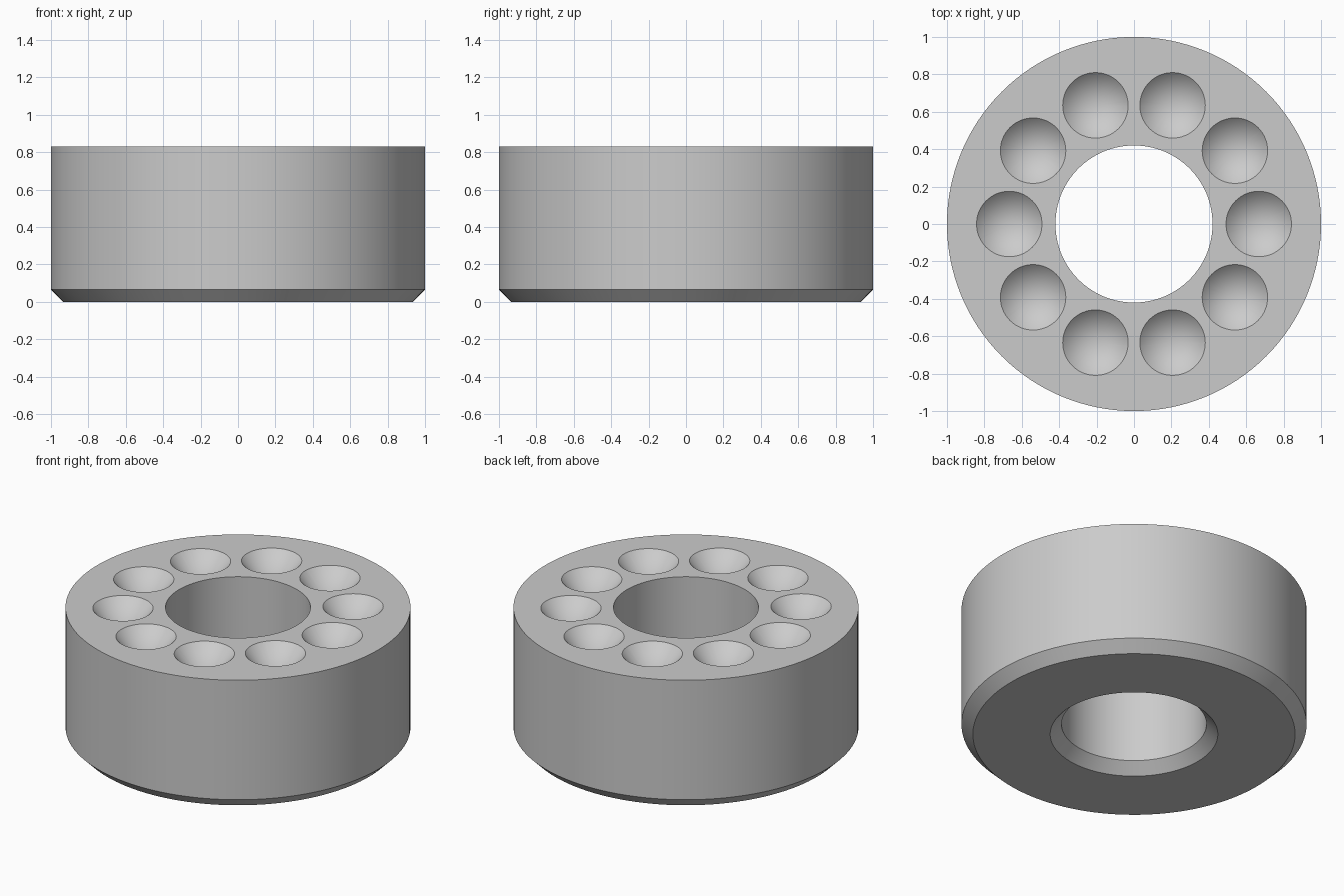
import bpy
import bmesh
from math import cos, sin, tau, radians
from mathutils import Matrix

HEIGHT, OUTER, BORE, CHAMFER = 0.83, 1.0, 0.42, 0.066
POCKETS, PITCH_RADIUS, POCKET_RADIUS = 10, 0.667, 0.175
SEGMENTS = 128

cube = bpy.data.objects.get("Cube")
if cube:
    bpy.data.objects.remove(cube, do_unlink=True)

# Plain grey
grey = bpy.data.materials.new("grey")
grey.use_nodes = True
colour = (0.6, 0.6, 0.6, 1)
grey.diffuse_color = colour
grey.node_tree.nodes["Principled BSDF"].inputs["Base Color"].default_value = colour


def add_object(name, bm):
    bmesh.ops.recalc_face_normals(bm, faces=bm.faces)
    mesh = bpy.data.meshes.new(name)
    bm.to_mesh(mesh)
    bm.free()
    mesh.materials.append(grey)
    obj = bpy.data.objects.new(name, mesh)
    bpy.context.collection.objects.link(obj)
    return obj


# Ring body: closed profile swept around z, chamfered on both bottom edges
profile = [(OUTER - CHAMFER, 0), (OUTER, CHAMFER), (OUTER, HEIGHT),
           (BORE, HEIGHT), (BORE, CHAMFER), (BORE + CHAMFER, 0)]
bm = bmesh.new()
loops = []
for i in range(SEGMENTS):
    a = tau * i / SEGMENTS
    loops.append([bm.verts.new((r * cos(a), r * sin(a), z)) for r, z in profile])
for i, loop in enumerate(loops):
    after = loops[(i + 1) % SEGMENTS]
    for j in range(len(profile)):
        k = (j + 1) % len(profile)
        bm.faces.new((loop[j], after[j], after[k], loop[k]))
body = add_object("ring_body", bm)

# Conical pocket cutters, continued above the top face at the same slope
extra = 0.02
depth = POCKET_RADIUS + extra
bm = bmesh.new()
for i in range(POCKETS):
    a = tau * i / POCKETS
    place = Matrix.Translation((PITCH_RADIUS * cos(a), PITCH_RADIUS * sin(a),
                                HEIGHT + extra - depth / 2))
    bmesh.ops.create_cone(bm, cap_ends=True, segments=64, radius1=0,
                          radius2=POCKET_RADIUS + extra, depth=depth, matrix=place)
bmesh.ops.remove_doubles(bm, verts=bm.verts, dist=0.0001)
cutter = add_object("pocket_cutter", bm)
cutter.hide_render = True

# Cut the pockets and smooth the round faces
cut = body.modifiers.new("pockets", "BOOLEAN")
cut.operation = "DIFFERENCE"
cut.solver = "EXACT"
cut.object = cutter
bpy.ops.object.select_all(action="DESELECT")
bpy.context.view_layer.objects.active = body
body.select_set(True)
bpy.ops.object.modifier_apply(modifier=cut.name)
bpy.data.objects.remove(cutter, do_unlink=True)
bpy.ops.object.shade_smooth_by_angle(angle=radians(30))
